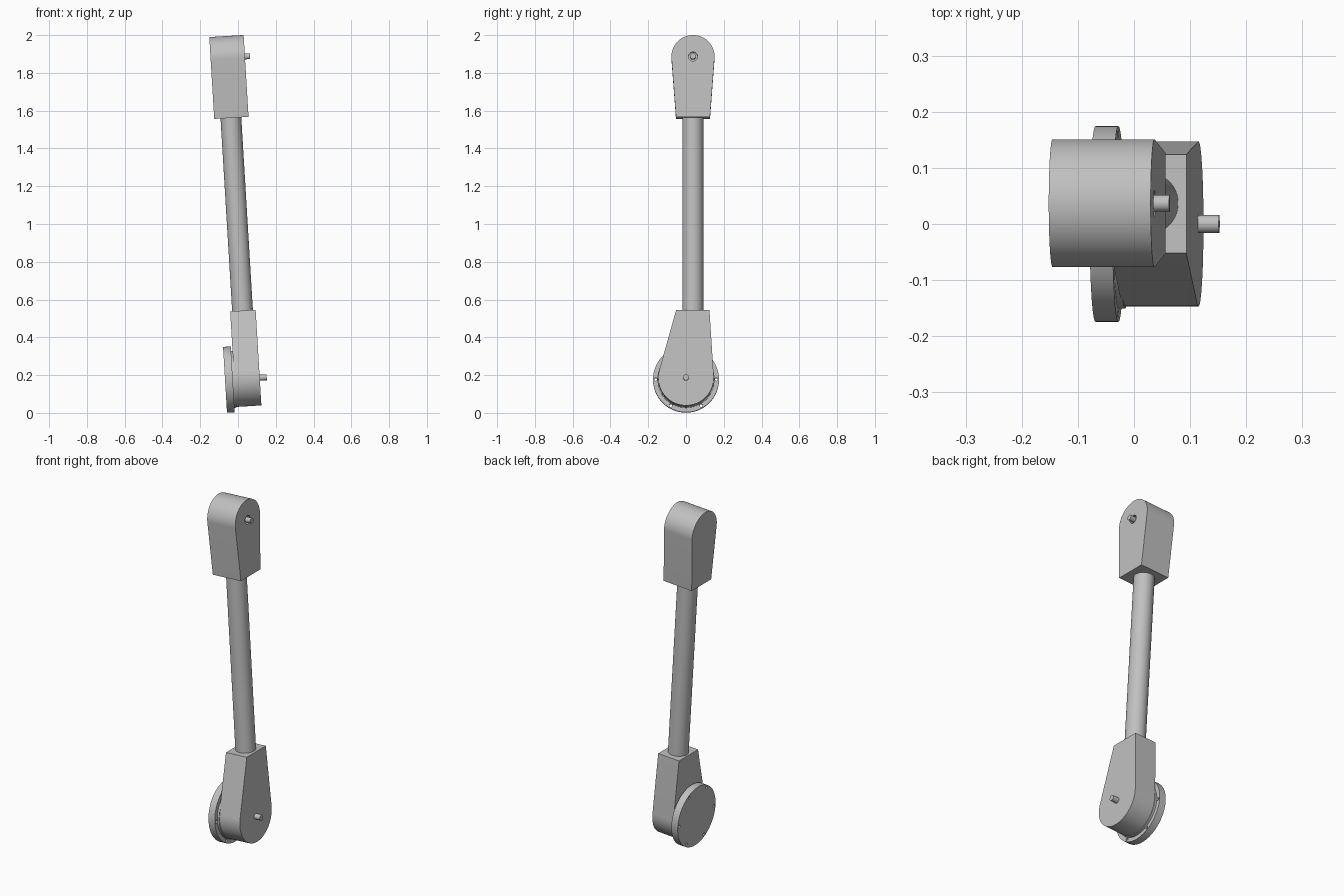
import bpy, bmesh, math
from mathutils import Vector, Matrix

cube = bpy.data.objects.get("Cube")
if cube:
    bpy.data.objects.remove(cube, do_unlink=True)

TILT = math.radians(-3.45)   # whole arm leans towards -x
AXIS_X = 0.0585              # tube axis in the arm's own frame
AXIS_Y = 0.037
LOW_Z, HIGH_Z = 0.179, 1.881  # joint centres along the arm

grey = bpy.data.materials.new("light_grey")
grey.use_nodes = True
grey.diffuse_color = (0.53, 0.53, 0.53, 1)
grey.node_tree.nodes["Principled BSDF"].inputs["Base Color"].default_value = (0.53, 0.53, 0.53, 1)


def finish(name, bm):
    """Turn a bmesh into a leaning object."""
    bmesh.ops.recalc_face_normals(bm, faces=bm.faces)
    mesh = bpy.data.meshes.new(name)
    bm.to_mesh(mesh)
    bm.free()
    mesh.materials.append(grey)
    ob = bpy.data.objects.new(name, mesh)
    bpy.context.collection.objects.link(ob)
    ob.rotation_euler.y = TILT
    return ob


def add_cylinder_x(bm, x0, x1, y, z, r, sides=64):
    """Cylinder along x."""
    place = Matrix.Translation(((x0 + x1) / 2, y, z)) @ Matrix.Rotation(math.pi / 2, 4, 'Y')
    bmesh.ops.create_cone(bm, cap_ends=True, segments=sides, radius1=r, radius2=r,
                          depth=x1 - x0, matrix=place)


def cylinder_x(name, *args):
    bm = bmesh.new()
    add_cylinder_x(bm, *args)
    return finish(name, bm)


def housing(name, x0, x1, centre, r, y_mid, half, z_flat):
    """Round end joined by tangents to a flat end, extruded along x."""
    c = Vector(centre)
    side = 1 if z_flat > c.y else -1   # which way the flat end lies

    def tangent(y, turn):
        d = Vector((y, z_flat)) - c
        return math.atan2(d.y, d.x) + turn * math.acos(r / d.length)

    # arc runs around the side away from the flat end
    start = tangent(y_mid - side * half, 1)
    end = tangent(y_mid + side * half, -1)
    sweep = (end - start) % (2 * math.pi)
    n = 48
    profile = [c + r * Vector((math.cos(start + sweep * i / n), math.sin(start + sweep * i / n)))
               for i in range(n + 1)]
    profile += [Vector((y_mid + side * half, z_flat)), Vector((y_mid - side * half, z_flat))]
    bm = bmesh.new()
    face = bm.faces.new([bm.verts.new((x0, p.x, p.y)) for p in profile])
    new = bmesh.ops.extrude_face_region(bm, geom=[face])["geom"]
    bmesh.ops.translate(bm, vec=(x1 - x0, 0, 0),
                        verts=[v for v in new if isinstance(v, bmesh.types.BMVert)])
    return finish(name, bm)


def cut(target, cutter):
    cutter.hide_render = True
    mod = target.modifiers.new("cut", 'BOOLEAN')
    mod.operation = 'DIFFERENCE'
    mod.solver = 'EXACT'
    mod.object = cutter
    bpy.context.view_layer.objects.active = target
    bpy.ops.object.modifier_apply(modifier=mod.name)
    bpy.data.objects.remove(cutter, do_unlink=True)


# Housings at both ends
lower = housing("lower_housing", -0.009, 0.126, (0, LOW_Z), 0.147, 0.036, 0.088, 0.539)
upper = housing("upper_housing", -0.032, 0.150, (AXIS_Y, HIGH_Z), 0.114, AXIS_Y, 0.09, 1.561)

# Bore around the upper shaft
cut(upper, cylinder_x("bore_cutter", 0.12, 0.2, AXIS_Y, HIGH_Z, 0.024, 32))

# Tube between the housings
bm = bmesh.new()
bmesh.ops.create_cone(bm, cap_ends=True, segments=64, radius1=0.055, radius2=0.055, depth=1.06,
                      matrix=Matrix.Translation((AXIS_X - 0.002, AXIS_Y, 1.05)))
tube = finish("tube", bm)

# Mounting flange with six screw holes, and the collar behind it
flange = cylinder_x("mounting_flange", -0.058, -0.017, 0, LOW_Z, 0.1745)
bm = bmesh.new()
for i in range(6):
    a = i * math.pi / 3
    add_cylinder_x(bm, -0.1, 0.02, 0.16 * math.cos(a), LOW_Z + 0.16 * math.sin(a), 0.008, 16)
cut(flange, finish("screw_hole_cutter", bm))
collar = cylinder_x("flange_collar", -0.02, -0.005, 0, LOW_Z, 0.151)

# Shafts
lower_shaft = cylinder_x("lower_shaft", 0.1, 0.163, 0, LOW_Z, 0.016, 32)
upper_shaft = cylinder_x("upper_shaft", 0.11, 0.177, AXIS_Y, HIGH_Z, 0.015, 32)

# Smooth round surfaces, keep edges sharp
bpy.ops.object.select_all(action='DESELECT')
for ob in (lower, upper, tube, flange, collar, lower_shaft, upper_shaft):
    ob.select_set(True)
    bpy.context.view_layer.objects.active = ob
bpy.ops.object.shade_smooth_by_angle(angle=math.radians(30))
